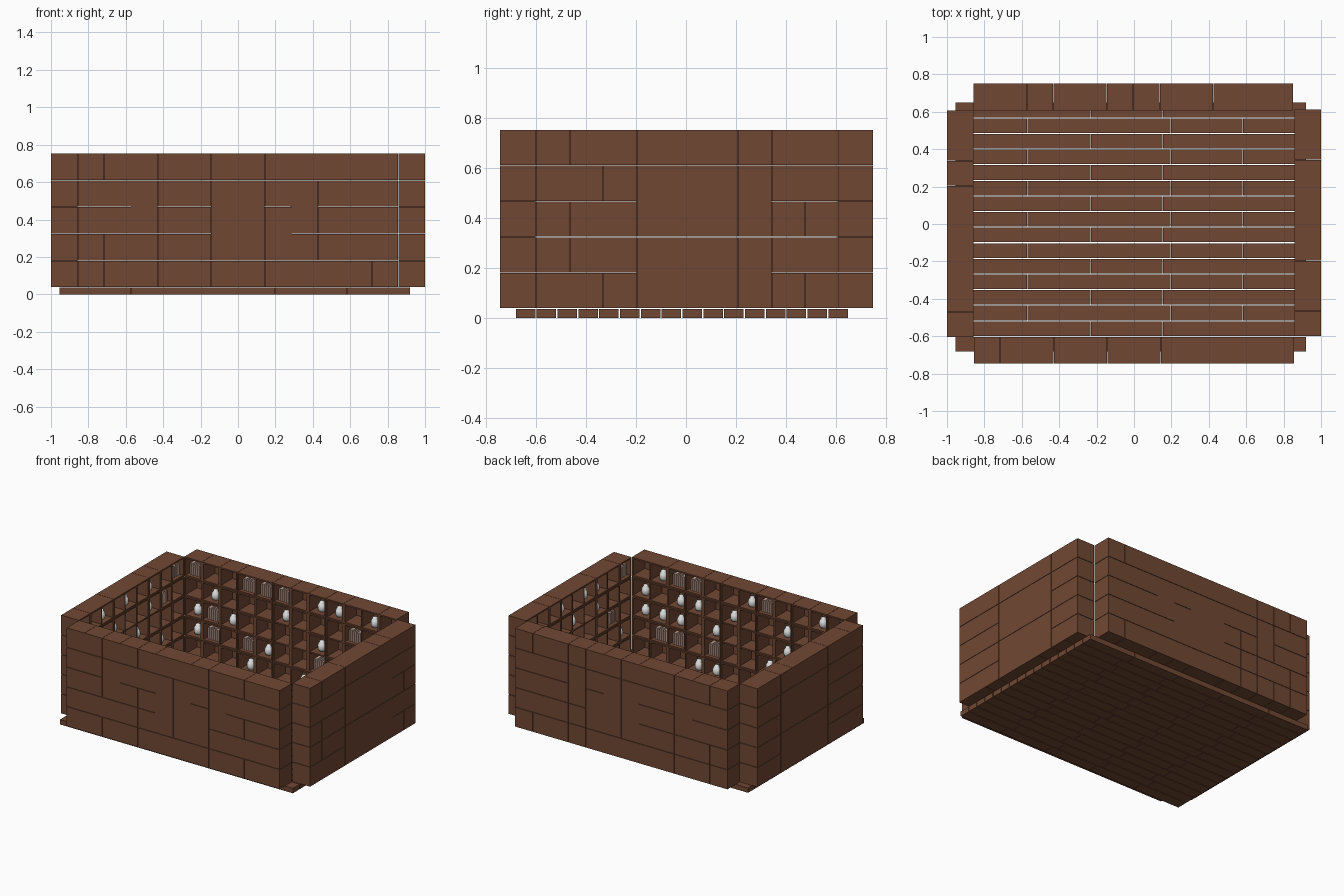
import bpy, bmesh, math, random
from mathutils import Matrix, Vector

cube = bpy.data.objects.get("Cube")
if cube:
    bpy.data.objects.remove(cube, do_unlink=True)
random.seed(7)


def material(name, colour):
    m = bpy.data.materials.new(name)
    m.use_nodes = True
    m.diffuse_color = (*colour, 1)
    m.node_tree.nodes["Principled BSDF"].inputs["Base Color"].default_value = (*colour, 1)
    return m


wood = material("brown wood", (0.165, 0.064, 0.034))
ceramic = material("pale ceramic", (0.78, 0.80, 0.80))
paper = material("dusty pink covers", (0.55, 0.36, 0.29))


def box(bm, lo, hi):
    lo, hi = Vector(lo), Vector(hi)
    mat = Matrix.Translation((lo + hi) / 2) @ Matrix.Diagonal((*(hi - lo), 1))
    bmesh.ops.create_cube(bm, size=1, matrix=mat)


def mesh_from(bm, name, mat):
    me = bpy.data.meshes.new(name)
    bm.to_mesh(me)
    bm.free()
    me.materials.append(mat)
    return me


def place(name, me, matrix=Matrix()):
    ob = bpy.data.objects.new(name, me)
    ob.matrix_world = matrix
    bpy.context.collection.objects.link(ob)
    return ob


# Vase: a profile spun around z
def vase_mesh():
    profile = [(0, 0), (.020, 0), (.028, .016), (.028, .036), (.023, .052),
               (.016, .06), (.016, .07), (0, .07)]
    bm = bmesh.new()
    verts = [bm.verts.new((r, 0, z)) for r, z in profile]
    edges = [bm.edges.new(p) for p in zip(verts, verts[1:])]
    bmesh.ops.spin(bm, geom=verts + edges, cent=(0, 0, 0), axis=(0, 0, 1),
                   angle=math.tau, steps=12)
    bmesh.ops.remove_doubles(bm, verts=bm.verts, dist=.0005)
    bmesh.ops.recalc_face_normals(bm, faces=bm.faces)
    for f in bm.faces:
        f.smooth = True
    return mesh_from(bm, "vase", ceramic)


# Row of upright books
def books_mesh():
    bm = bmesh.new()
    for i in range(6):
        x = -.048 + i * .016
        box(bm, (x, -.035, 0), (x + .012, .03, random.uniform(.075, .095)))
    return mesh_from(bm, "books", paper)


GOODS = {"v": ("vase", vase_mesh()), "b": ("books", books_mesh())}

# Shelf layouts seen from outside, top row first; each letter is one case
FRONT = ["abcdeffghhii",
         "jjkllmnopqqq",
         "rrkSTmnsptWW",
         "uvvwxmnsyzzz",
         "ABCDEFFGHHIJ"]
BACK = ["abbcdefgghij",
        "qqqponmllkZZ",
        "WWtpsnmTSkrr",
        "zzzysnmxwvvu",
        "LMMNOPPQRUVX"]
SIDE = ["abbcccdee",
        "ffghhhijj",
        "kllhhhimn",
        "oppqqqrss",
        "ttuqqqrvw"]

# Shelf contents seen from inside: v is a vase, b is a row of books
FRONT_GOODS = [".vbb..vb..v.",
               "v.vv.v..v..b",
               "vvv.v...v.v.",
               ".bb.b..v..b.",
               "...vv...b..v"]
BACK_GOODS = ["b..bbb.vv.v.",
              ".v...v...b..",
              "vbv....v..v.",
              "vb.bv..b...v",
              "...v..v..b.."]
LEFT_GOODS = ["...v.vv.b",
              ".v..v.v..",
              "b..v...b.",
              ".v...b..v",
              "..b.v...."]
RIGHT_GOODS = ["..v.v.v.b",
               "b..v..vb.",
               ".v...v...",
               "...b...v.",
               ".v..b...."]
BASE, ROW, DEPTH, T = 0.037, 0.1435, 0.142, 0.01


def case(bm, x0, x1, z0, z1):
    """Open-fronted case: back, two sides, top and bottom."""
    box(bm, (x0, 0, z0), (x1, T, z1))
    for a, b in ((x0, x0 + T), (x1 - T, x1)):
        box(bm, (a, T, z0), (b, DEPTH, z1))
    for a, b in ((z0, z0 + T), (z1 - T, z1)):
        box(bm, (x0 + T, T, a), (x1 - T, DEPTH, b))


def wall(name, layout, goods, width, matrix):
    bm = bmesh.new()
    step = width / len(layout[0])
    for key in sorted(set("".join(layout))):
        cells = [(c, 4 - r) for r, line in enumerate(layout)
                 for c, k in enumerate(line) if k == key]
        c0, c1 = min(c for c, _ in cells), max(c for c, _ in cells) + 1
        r0, r1 = min(r for _, r in cells), max(r for _, r in cells) + 1
        x0, x1 = c0 * step - width / 2 + .0009, c1 * step - width / 2 - .0009
        z0, z1 = BASE + r0 * ROW + .0014, BASE + r1 * ROW - .0014
        case(bm, x0, x1, z0, z1)
        # Inner dividers on the cell grid
        for c in range(c0 + 1, c1):
            x = c * step - width / 2
            box(bm, (x - T / 2, T, z0 + T), (x + T / 2, DEPTH - .004, z1 - T))
        for r in range(r0 + 1, r1):
            z = BASE + r * ROW
            box(bm, (x0 + T, T, z - T / 2), (x1 - T, DEPTH - .006, z + T / 2))
    place(name, mesh_from(bm, name, wood), matrix)
    # Contents, mirrored from the inside view
    for r, line in enumerate(goods):
        for c, key in enumerate(reversed(line)):
            if key in GOODS:
                label, me = GOODS[key]
                place(name + "_" + label, me, matrix @ Matrix.Translation(
                    ((c + .5) * step - width / 2, .085, BASE + (4 - r) * ROW + T + .002)))


def frame(x, y, degrees):
    return Matrix.Translation((x, y, 0)) @ Matrix.Rotation(math.radians(degrees), 4, "Z")


# Four shelf walls, each facing inwards
MIRRORED = [line[::-1] for line in SIDE]
wall("front_shelf_wall", FRONT, FRONT_GOODS, 1.715, frame(0, -.745, 0))
wall("left_shelf_wall", SIDE, LEFT_GOODS, 1.213, frame(1, .006, 90))
wall("back_shelf_wall", BACK, BACK_GOODS, 1.709, frame(-.004, .75, 180))
wall("right_shelf_wall", MIRRORED, RIGHT_GOODS, 1.213, frame(-1, .002, 270))

# Floor of staggered planks
bm = bmesh.new()
PITCH, LENGTH, X0, X1 = .0835, .384, -.955, .92
for i in range(16):
    y = -.682 + i * PITCH
    x = X0 - (.044 if i % 2 else 0)
    joints = [X0] + [x + LENGTH * k for k in range(1, 5)] + [X1]
    for a, b in zip(joints, joints[1:]):
        box(bm, (a + .001, y, 0), (b - .001, y + PITCH - .0055, .036))
place("plank_floor", mesh_from(bm, "plank_floor", wood))
